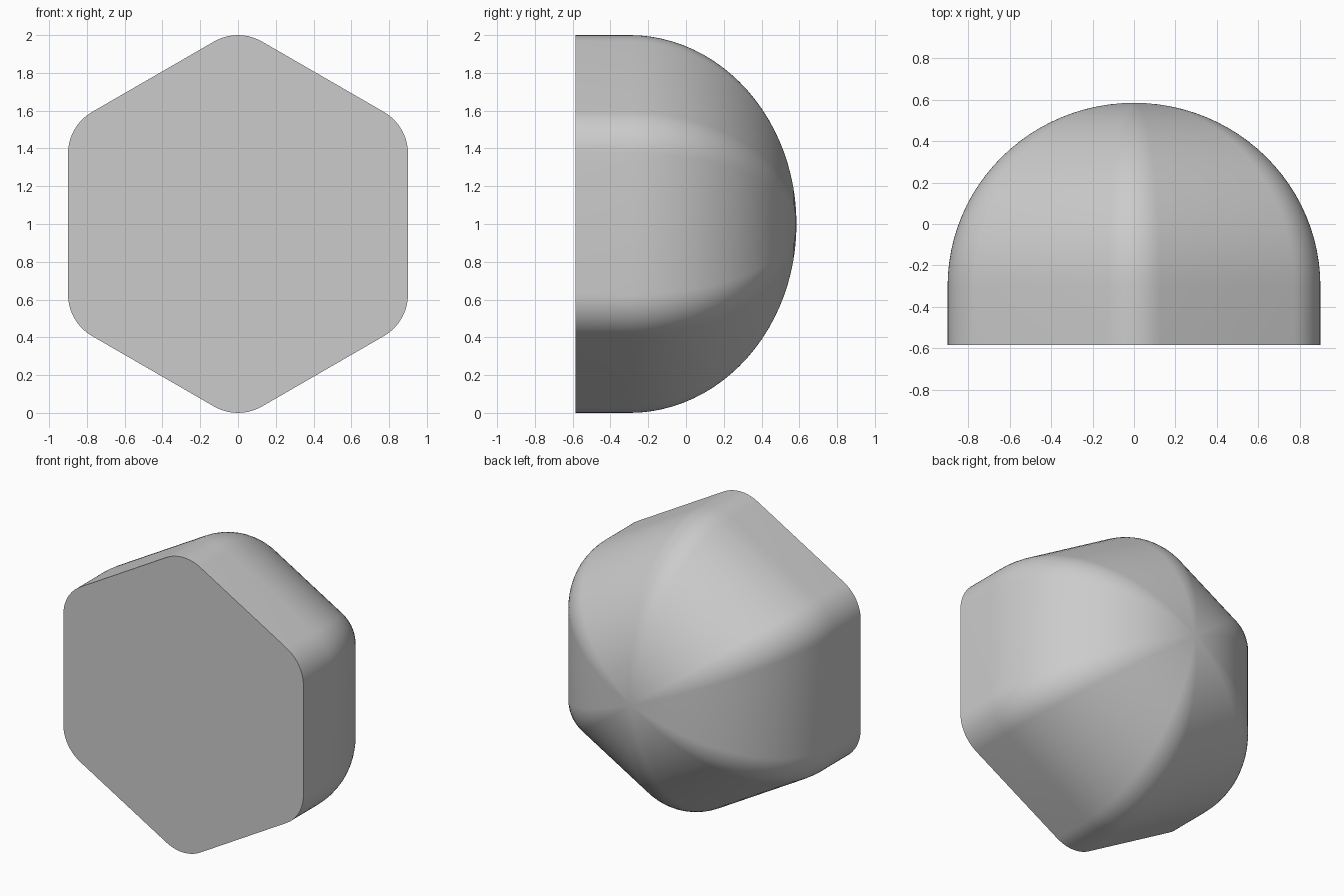
import bpy, bmesh, math

cube = bpy.data.objects.get("Cube")
if cube:
    bpy.data.objects.remove(cube, do_unlink=True)

APOTHEM, CORNER_R = 0.9, 0.254
FRONT, DOME_START, BACK = -0.585, -0.3, 0.585
ARC_STEPS, DOME_STEPS = 10, 24


def rounded_hexagon():
    """Outline (x, z) of a point-up hexagon with rounded corners."""
    reach = (APOTHEM - CORNER_R) / math.cos(math.pi / 6)
    points = []
    for corner in range(6):
        mid = math.radians(90 + 60 * corner)
        for i in range(ARC_STEPS + 1):
            a = mid + math.radians(60) * (i / ARC_STEPS - 0.5)
            points.append((reach * math.cos(mid) + CORNER_R * math.cos(a),
                           reach * math.sin(mid) + CORNER_R * math.sin(a)))
    return points


# Sections: straight wall, then a quarter-round dome shrinking to the apex
sections = [(FRONT, 1.0)]
for i in range(DOME_STEPS):
    t = math.pi / 2 * i / DOME_STEPS
    sections.append((DOME_START + (BACK - DOME_START) * math.sin(t), math.cos(t)))

outline = rounded_hexagon()
bm = bmesh.new()
rings = [[bm.verts.new((x * s, y, 1 + z * s)) for x, z in outline] for y, s in sections]
apex = bm.verts.new((0, BACK, 1))
count = len(outline)
bm.faces.new(rings[0])
for j in range(count):
    k = (j + 1) % count
    for a, b in zip(rings, rings[1:]):
        bm.faces.new((a[j], a[k], b[k], b[j]))
    bm.faces.new((rings[-1][j], rings[-1][k], apex))
bmesh.ops.recalc_face_normals(bm, faces=bm.faces)

mesh = bpy.data.meshes.new("hexagonal_dome")
bm.to_mesh(mesh)
bm.free()
dome = bpy.data.objects.new("hexagonal_dome", mesh)
bpy.context.collection.objects.link(dome)

# Plain grey surface
grey = bpy.data.materials.new("light_grey")
grey.use_nodes = True
colour = (0.6, 0.6, 0.6, 1)
grey.diffuse_color = colour
grey.node_tree.nodes["Principled BSDF"].inputs["Base Color"].default_value = colour
mesh.materials.append(grey)

# Smooth sides with a crisp front edge
bpy.ops.object.select_all(action='DESELECT')
dome.select_set(True)
bpy.context.view_layer.objects.active = dome
bpy.ops.object.shade_smooth_by_angle(angle=math.radians(30))
